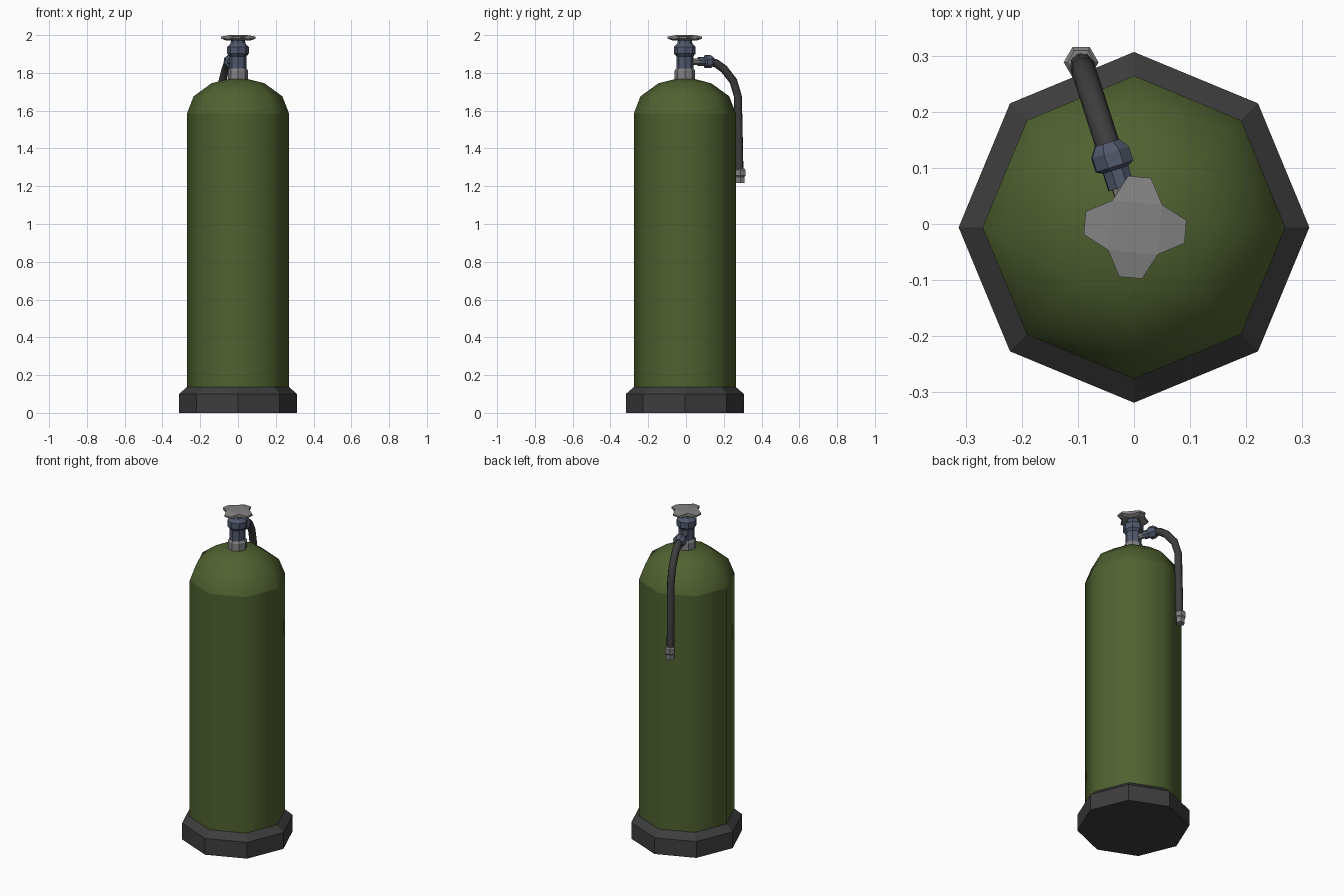
import bpy, bmesh, math
from mathutils import Vector, Matrix

if "Cube" in bpy.data.objects:
    bpy.data.objects.remove(bpy.data.objects["Cube"])

CY = -0.006                        # y of the tank axis
AX = Vector((0, CY, 0))
D = Vector((-0.305, 0.952, 0)).normalized()   # direction the hose leaves the valve


def material(name, rgb):
    m = bpy.data.materials.new(name)
    m.diffuse_color = (*rgb, 1)
    m.use_nodes = True
    m.node_tree.nodes["Principled BSDF"].inputs["Base Color"].default_value = m.diffuse_color
    return m


GREEN = material("olive green", (0.080, 0.120, 0.030))
DARK = material("dark rubber", (0.047, 0.047, 0.047))
GREY = material("grey metal", (0.225, 0.225, 0.225))
BLUE = material("blue steel", (0.080, 0.098, 0.150))


def finish(bm, name, mat, smooth=False):
    bmesh.ops.recalc_face_normals(bm, faces=bm.faces[:])
    for f in bm.faces:
        f.smooth = smooth
    me = bpy.data.meshes.new(name)
    bm.to_mesh(me)
    bm.free()
    me.materials.append(mat)
    ob = bpy.data.objects.new(name, me)
    bpy.context.collection.objects.link(ob)
    return ob


def skin(bm, rings, caps=(True, True)):
    """Join successive vertex rings with quads and close the ends."""
    rings = [[bm.verts.new(p) for p in r] for r in rings]
    n = len(rings[0])
    for a, b in zip(rings, rings[1:]):
        for i in range(n):
            j = (i + 1) % n
            bm.faces.new((a[i], a[j], b[j], b[i]))
    if caps[0]:
        bm.faces.new(rings[0][::-1])
    if caps[1]:
        bm.faces.new(rings[-1])
    return rings


def turned(name, mat, profile, sides=8, origin=AX, axis=Vector((0, 0, 1)),
           smooth=False, caps=(True, True)):
    """Revolve (radius, distance) pairs about an axis."""
    rot = Vector((0, 0, 1)).rotation_difference(axis).to_matrix()
    bm = bmesh.new()
    rings = []
    for r, h in profile:
        rings.append([origin + rot @ Vector((r * math.cos(math.tau * i / sides),
                                             r * math.sin(math.tau * i / sides), h))
                      for i in range(sides)])
    skin(bm, rings, caps)
    return finish(bm, name, mat, smooth)


# Tank: rubber foot, straight body, rounded shoulder
turned("foot", DARK, [(0.3125, 0), (0.3125, 0.10), (0.27, 0.137)])
turned("tank_body", GREEN, [(0.27, 0.13), (0.27, 1.585)], smooth=True, caps=(False, False))
turned("tank_shoulder", GREEN, [(0.27, 1.585), (0.235, 1.676), (0.14, 1.745), (0.045, 1.769)],
       smooth=True, caps=(False, True))

# Valve: collar, stem with a flange, neck
turned("collar", GREY, [(0.054, 1.76), (0.054, 1.812), (0.046, 1.823)])
turned("valve_stem", BLUE, [(0.045, 1.815), (0.045, 1.888), (0.057, 1.902), (0.057, 1.938),
                            (0.040, 1.955), (0.036, 1.978)])

# Hand wheel with four lobes
bm = bmesh.new()


def lobed(scale, z_tip, z_valley):
    pts = []
    for k in range(4):
        base = -5 + 90 * k
        for off, r, z in ((-12.8, 0.0925, z_tip), (12.8, 0.0925, z_tip), (45, 0.063, z_valley)):
            a = math.radians(base + off)
            pts.append((0.002 + scale * r * math.cos(a), CY + scale * r * math.sin(a), z))
    return pts


rings = skin(bm, [lobed(0.72, 1.972, 1.972), lobed(1, 1.982, 1.980), lobed(1, 1.992, 2.0)],
             caps=(True, False))
top = rings[-1]
bm.faces.new([top[i] for i in (2, 5, 8, 11)])
for k in range(4):
    bm.faces.new([top[(3 * k + i) % 12] for i in (-1, 0, 1, 2)])
finish(bm, "hand_wheel", GREY)

# Outlet: thin pipe and fitting
out = AX + Vector((0, 0, 1.86))
turned("outlet_pipe", GREY, [(0.018, 0.03), (0.018, 0.085)], origin=out, axis=D)
turned("outlet_fitting", BLUE, [(0.025, 0.075), (0.025, 0.108), (0.037, 0.114),
                                (0.037, 0.140), (0.024, 0.158)], origin=out, axis=D)

# Hose swept along a bent path in the outlet's plane: (distance, height)
path = [(0.14, 1.86), (0.175, 1.85), (0.218, 1.82), (0.27, 1.756), (0.295, 1.675), (0.304, 1.27)]
side = D.cross(Vector((0, 0, 1)))
pts = [AX + D * s + Vector((0, 0, z)) for s, z in path]
bm = bmesh.new()
rings = []
for i, p in enumerate(pts):
    t = (pts[min(i + 1, len(pts) - 1)] - pts[max(i - 1, 0)]).normalized()
    up = side.cross(t)
    rings.append([p + 0.022 * (math.cos(a) * side + math.sin(a) * up)
                  for a in (math.tau * k / 8 for k in range(8))])
skin(bm, rings)
finish(bm, "hose", DARK, True)

# Hose end connector
turned("hose_end", GREY, [(0.026, 1.218), (0.026, 1.25), (0.031, 1.256), (0.031, 1.285),
                          (0.024, 1.293)],
       sides=6, origin=AX + D * 0.309)

# Keep the hose end caps crisp
for o in bpy.data.objects:
    o.select_set(o.name == "hose")
bpy.context.view_layer.objects.active = bpy.data.objects["hose"]
bpy.ops.object.shade_smooth_by_angle(angle=math.radians(50))
